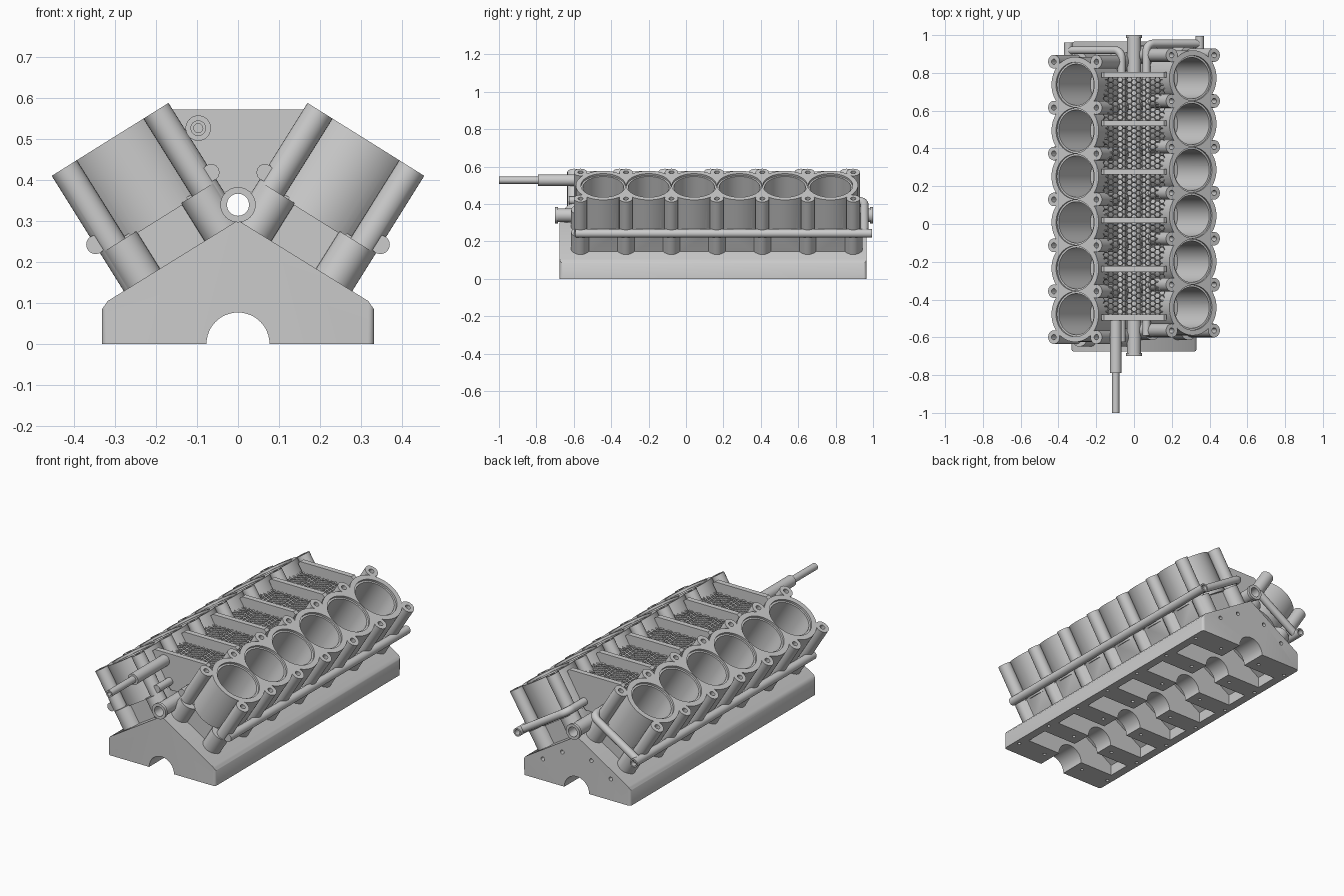
import bpy, bmesh
from math import radians, sqrt, cos, sin, pi
from mathutils import Vector, Matrix

if "Cube" in bpy.data.objects:
    bpy.data.objects.remove(bpy.data.objects["Cube"])

TILT = Matrix.Rotation(radians(32), 4, 'Y')   # bank frame: (across, y, along bore) -> world
DECK, PITCH, MID = 0.589, 0.243, 0.165
CYL_Y = [MID + (i - 2.5) * PITCH for i in range(6)]
BOLT_Y = [MID + (i - 3) * PITCH for i in range(7)]


def P(t, y, n):
    return TILT @ Vector((t, y, n))


def obj_from(bm, name):
    bmesh.ops.recalc_face_normals(bm, faces=bm.faces)
    me = bpy.data.meshes.new(name)
    bm.to_mesh(me)
    bm.free()
    ob = bpy.data.objects.new(name, me)
    bpy.context.collection.objects.link(ob)
    return ob


def cyl(name, a, b, r, seg=32):
    a, b = Vector(a), Vector(b)
    bm = bmesh.new()
    m = Matrix.Translation((a + b) / 2) @ (b - a).to_track_quat('Z', 'Y').to_matrix().to_4x4()
    bmesh.ops.create_cone(bm, cap_ends=True, segments=seg, radius1=r, radius2=r,
                          depth=(b - a).length, matrix=m)
    return obj_from(bm, name)


def box(name, lo, hi, frame=Matrix()):
    lo, hi = Vector(lo), Vector(hi)
    bm = bmesh.new()
    m = frame @ Matrix.Translation((lo + hi) / 2) @ Matrix.Diagonal((*(hi - lo), 1))
    bmesh.ops.create_cube(bm, size=1, matrix=m)
    return obj_from(bm, name)


def prism(name, half, y0, y1, corner_x=None):
    """Mirror a half profile (x, z) about x = 0 and extrude along y."""
    pts = half + [(-x, z) for x, z in reversed(half) if x > 1e-6]
    bm = bmesh.new()
    f = bm.faces.new([bm.verts.new((x, y0, z)) for x, z in pts])
    new = bmesh.ops.extrude_face_region(bm, geom=[f])['geom']
    bmesh.ops.translate(bm, vec=(0, y1 - y0, 0), verts=[v for v in new if isinstance(v, bmesh.types.BMVert)])
    if corner_x:
        es = [e for e in bm.edges if all(abs(abs(v.co.x) - corner_x) < 1e-4 for v in e.verts)
              and abs(e.verts[0].co.z - e.verts[1].co.z) > 0.01]
        bmesh.ops.bevel(bm, geom=es, offset=0.015, segments=4, profile=0.5, affect='EDGES')
    return obj_from(bm, name)


def boolean(target, tools, op):
    bpy.context.view_layer.objects.active = target
    for t in tools:
        m = target.modifiers.new("cut", 'BOOLEAN')
        m.operation, m.object, m.solver = op, t, 'MANIFOLD'
        bpy.ops.object.modifier_apply(modifier=m.name)
        bpy.data.objects.remove(t)
    return target


def pipe(name, pts, r):
    """Round pipe along a polyline, returned as a mesh."""
    cu = bpy.data.curves.new(name, 'CURVE')
    cu.dimensions, cu.bevel_depth, cu.bevel_resolution, cu.use_fill_caps = '3D', r, 5, True
    sp = cu.splines.new('POLY')
    sp.points.add(len(pts) - 1)
    for p, c in zip(sp.points, pts):
        p.co = (*c, 1)
    ob = bpy.data.objects.new(name, cu)
    bpy.context.collection.objects.link(ob)
    bpy.ops.object.select_all(action='DESELECT')
    ob.select_set(True)
    bpy.context.view_layer.objects.active = ob
    bpy.ops.object.convert(target='MESH')
    return bpy.context.view_layer.objects.active


# Crankcase with main bearing tunnel, pockets and bolt holes
case = prism("crankcase", [(0.332, 0), (0.332, 0.085), (0.318, 0.105), (0, 0.302)][::-1], -0.675, 0.965, 0.332)
cuts = [cyl("c", (0, -0.8, 0), (0, 1.1, 0), 0.077, 48)]
for i in range(6):
    y = 0.145 + (i - 2.5) * PITCH
    cuts.append(prism("c", [(0, 0.235), (0.285, 0.06), (0.285, -0.02)], y - 0.065, y + 0.065))
for i in range(7):
    y = 0.145 + (i - 3) * PITCH
    cuts += [cyl("c", (x, y, -0.02), (x, y, 0.05), 0.009, 12) for x in (-0.305, -0.13, 0.13, 0.305)]
for x, z in ((0.21, 0.12), (0.09, 0.19)):
    cuts += [cyl("c", (s * x, 0.92, z), (s * x, 1, z), 0.011, 12) for s in (-1, 1)]
boolean(case, cuts, 'DIFFERENCE')

# Right cylinder bank: lower block, cylinder barrels and bolt columns
bank = box("right_cylinder_bank", (-0.135, BOLT_Y[0], 0.245), (0.135, BOLT_Y[-1], 0.37), TILT)
adds = [box("a", (-0.11, BOLT_Y[0] + 0.014, 0.30), (0.11, BOLT_Y[-1] - 0.014, 0.6), TILT)]
adds += [cyl("a", P(0, y, 0.36), P(0, y, 0.6), 0.147, 64) for y in CYL_Y]
for y in BOLT_Y:
    for t in (-1, 1):
        adds.append(cyl("a", P(t * 0.132, y, 0.247), P(t * 0.132, y, 0.6), 0.036))
        adds.append(cyl("a", P(t * 0.114, y, 0.25), P(t * 0.114, y, 0.365), 0.05))
boolean(bank, adds, 'UNION')
cuts = [box("c", (-0.3, -1, DECK), (0.3, 1.2, 0.7), TILT),
        cyl("c", (0, -1, 0.34), (0, 1.2, 0.34), 0.036)]
for y in CYL_Y:
    cuts.append(cyl("c", P(0, y, 0.577), P(0, y, 0.65), 0.119, 64))
    cuts.append(cyl("c", P(0, y, 0.262), P(0, y, 0.65), 0.109, 64))
for y in BOLT_Y:
    cuts += [cyl("c", P(t, y, 0.5), P(t, y, 0.65), 0.014, 16) for t in (-0.133, 0.133)]
boolean(bank, cuts, 'DIFFERENCE')

# Coolant rails: straight outer rail, inner rail bending across the rear
RN, RT, RY = 0.39, 0.166, 0.955
outer = cyl("right_outer_rail", P(RT, -0.59, RN), P(RT, 0.995, RN), 0.023)
boolean(outer, [cyl("c", P(RT, 0.93, RN), P(RT, 1.1, RN), 0.015)], 'DIFFERENCE')
bend = [P(-RT + 0.04 * (1 - cos(a)), RY - 0.04 + 0.04 * sin(a), RN) for a in [i * pi / 12 for i in range(7)]]
inner = pipe("right_inner_rail", [P(-RT, -0.59, RN)] + bend + [P(RT, RY, RN)], 0.021)

# Left bank is the mirrored right bank, staggered along y
flip = Matrix.Translation((0, -0.035, 0)) @ Matrix.Diagonal((-1, 1, 1, 1))
for ob in (bank, outer, inner):
    me = ob.data.copy()
    me.transform(flip)
    me.flip_normals()
    bpy.context.collection.objects.link(bpy.data.objects.new(ob.name.replace("right", "left"), me))

# Valley plates
for i in range(6):
    y = -0.495 + i * 0.257
    prism(f"valley_plate_{i + 1}", [(0.158, 0.572), (0.172, 0.56), (0.06, 0.372)], y - 0.015, y + 0.015)

# Honeycomb screen between the plates
bm = bmesh.new()
R = 0.0165
for c in range(-6, 7):
    for k in range(44):
        x, y = c * 1.5 * R, -0.478 + (k + 0.5 * (c % 2)) * sqrt(3) * R
        bm.faces.new([bm.verts.new((x + R * cos(a), y + R * sin(a), 0.515))
                      for a in [j * pi / 3 for j in range(6)]])
bmesh.ops.remove_doubles(bm, verts=bm.verts, dist=0.002)
screen = obj_from(bm, "honeycomb_screen")
w = screen.modifiers.new("wire", 'WIREFRAME')
w.thickness, w.use_even_offset = 0.009, False

# Central tube with end flanges
tube = cyl("central_tube", (0, -0.695, 0.34), (0, 0.995, 0.34), 0.037)
boolean(tube, [cyl("a", (0, a, 0.34), (0, a + 0.016, 0.34), 0.043) for a in (-0.7, 0.984)], 'UNION')
boolean(tube, [cyl("c", (0, -1, 0.34), (0, 1.2, 0.34), 0.027)], 'DIFFERENCE')

# Stepped front pipe
fp = cyl("front_pipe", (-0.097, -0.79, 0.527), (-0.097, -0.49, 0.527), 0.031)
boolean(fp, [cyl("a", (-0.097, -1, 0.527), (-0.097, -0.75, 0.527), 0.019)], 'UNION')
boolean(fp, [cyl("c", (-0.097, -1.1, 0.527), (-0.097, -0.85, 0.527), 0.011)], 'DIFFERENCE')

# Smooth shading with sharp edges kept
for ob in bpy.context.collection.objects:
    if ob is not screen:
        bpy.ops.object.select_all(action='DESELECT')
        ob.select_set(True)
        bpy.context.view_layer.objects.active = ob
        bpy.ops.object.shade_smooth_by_angle(angle=radians(35))
